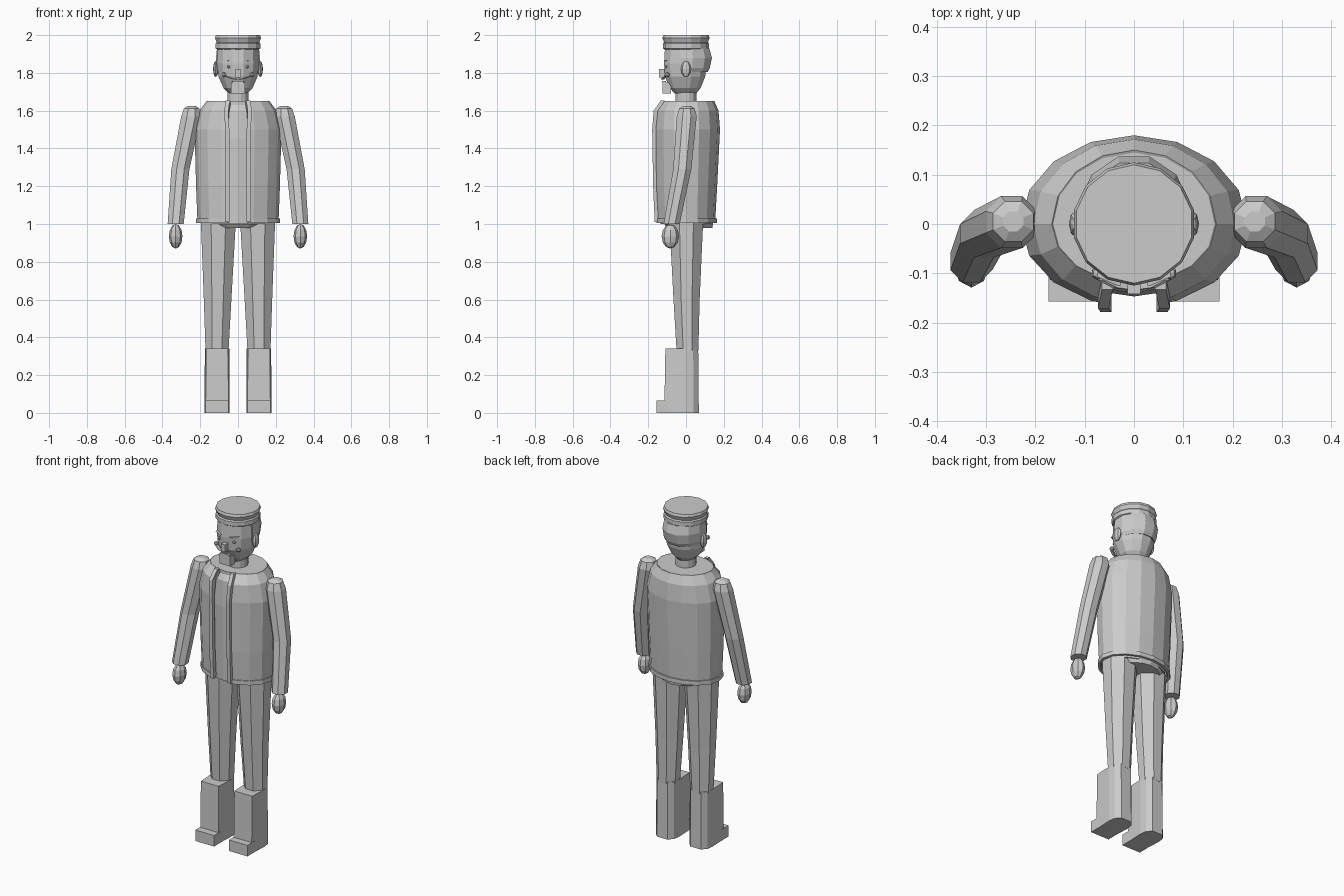
import bpy, bmesh, math

cube = bpy.data.objects.get("Cube")
if cube:
    bpy.data.objects.remove(cube)

grey = bpy.data.materials.new("plain grey")
grey.use_nodes = True
grey.diffuse_color = (0.6, 0.6, 0.6, 1)
grey.node_tree.nodes["Principled BSDF"].inputs["Base Color"].default_value = (0.6, 0.6, 0.6, 1)


def finish(name, bm):
    bmesh.ops.recalc_face_normals(bm, faces=bm.faces)
    mesh = bpy.data.meshes.new(name)
    bm.to_mesh(mesh)
    bm.free()
    mesh.materials.append(grey)
    obj = bpy.data.objects.new(name, mesh)
    bpy.context.collection.objects.link(obj)
    return obj


def loft(name, rings, angles, closed=True):
    """Skin rings of (x, y, z, half width, front depth, back depth); angle 0 faces the front."""
    bm = bmesh.new()
    rows = []
    for cx, cy, z, w, front, back in rings:
        row = []
        for a in angles:
            s, c = math.sin(math.radians(a)), math.cos(math.radians(a))
            row.append(bm.verts.new((cx + w * s, cy - (front if c > 0 else back) * c, z)))
        rows.append(row)
    n = len(angles)
    for low, high in zip(rows, rows[1:]):
        for i in range(n if closed else n - 1):
            j = (i + 1) % n
            bm.faces.new((low[i], low[j], high[j], high[i]))
    if closed:
        bm.faces.new(rows[0])
        bm.faces.new(rows[-1])
    return finish(name, bm)


def around(n, start=0):
    return [start + 360 * i / n for i in range(n)]


def round_loft(name, rings, n, start=0):
    return loft(name, [(x, y, z, r, r, r) for x, y, z, r in rings], around(n, start))


def box(name, lo, hi):
    bm = bmesh.new()
    bmesh.ops.create_cube(bm, size=1)
    for v in bm.verts:
        v.co = [l + (h - l) * (c + 0.5) for l, h, c in zip(lo, hi, v.co)]
    return finish(name, bm)


def ball(name, centre, radii, u=8, v=6):
    bm = bmesh.new()
    bmesh.ops.create_uvsphere(bm, u_segments=u, v_segments=v, radius=1)
    for p in bm.verts:
        p.co = [c + r * q for c, r, q in zip(centre, radii, p.co)]
    return finish(name, bm)


def strip(name, path, across, depth):
    """Rectangular bar following a path of points."""
    bm = bmesh.new()
    rows = [[bm.verts.new((x + a * across, y + b * depth, z))
             for a, b in ((-1, -1), (1, -1), (1, 1), (-1, 1))] for x, y, z in path]
    for p, q in zip(rows, rows[1:]):
        for i in range(4):
            j = (i + 1) % 4
            bm.faces.new((p[i], p[j], q[j], q[i]))
    bm.faces.new(rows[0])
    bm.faces.new(rows[-1])
    return finish(name, bm)


# Torso: shirt, hips and open jacket
loft("shirt", [(0, 0, 1.0, .19, .135, .14), (0, 0, 1.45, .2, .147, .16),
               (0, 0, 1.6, .17, .14, .155), (0, 0, 1.645, .155, .11, .135)], around(16))
loft("hips", [(0, 0, .98, .14, .1, .14), (0, 0, 1.02, .19, .13, .145)], around(16))
opening = [14] + [22.5 * i for i in range(1, 16)] + [346]
jacket = loft("jacket", [(0, 0, 1.02, .215, .155, .155), (0, 0, 1.2, .222, .165, .165),
                         (0, 0, 1.5, .23, .168, .18), (0, 0, 1.6, .205, .16, .172),
                         (0, 0, 1.65, .167, .12, .15)], opening, closed=False)
hem = loft("jacket_hem", [(0, 0, 1.005, .222, .16, .163), (0, 0, 1.03, .222, .16, .163)],
           opening, closed=False)
for part in (jacket, hem):
    mod = part.modifiers.new("thickness", "SOLIDIFY")
    mod.thickness = 0.015
    mod.offset = -1
loft("shoulder_top", [(0, 0, 1.63, .165, .12, .145), (0, 0, 1.65, .165, .12, .145)], around(16))

# Head, hair and cap
round_loft("neck", [(0, 0, 1.6, .057), (0, 0, 1.72, .057)], 12, 15)
loft("head", [(0, 0, 1.69, .05, .06, .055), (0, 0, 1.72, .08, .09, .08),
              (0, 0, 1.78, .107, .115, .105), (0, 0, 1.85, .115, .12, .115),
              (0, 0, 1.94, .11, .115, .12)], around(12, 15))
hair = loft("hair", [(0, 0, 1.805, .108, .1, .12), (0, 0, 1.825, .117, .11, .13),
                     (0, 0, 1.88, .121, .11, .142), (0, 0, 1.93, .115, .11, .128)],
            [75 + 30 * i for i in range(8)], closed=False)
hair.modifiers.new("thickness", "SOLIDIFY").thickness = 0.015
round_loft("cap", [(0, 0, 1.925, .115), (0, 0, 1.93, .122), (0, 0, 1.955, .122),
                   (0, 0, 1.962, .116), (0, 0, 1.985, .125), (0, 0, 2.0, .12)], 14)
box("goatee", (-.036, -.125, 1.69), (.036, -.08, 1.75))
box("nose", (-.013, -.142, 1.775), (.013, -.11, 1.82))
box("mouth", (-.03, -.128, 1.75), (.03, -.105, 1.758))

# Jacket edge runs from the hem up to the lapel tip
lapel = ((.057, -.155, 1.01), (.057, -.163, 1.2), (.057, -.168, 1.5),
         (.062, -.16, 1.6), (.054, -.122, 1.655))

arm = ((.245, .005, 1.625, .022), (.245, .005, 1.612, .044), (.248, .004, 1.57, .057),
       (.305, -.02, 1.29, .052), (.33, -.076, 1.0, .046))
for side, s in (("left", 1), ("right", -1)):
    strip(side + "_jacket_edge", [(s * x, y, z) for x, y, z in lapel], .011, .011)

    # Face details
    ball(side + "_ear", (s * .118, 0, 1.82), (.014, .027, .042))
    ball(side + "_eye", (s * .05, -.108, 1.832), (.01, .008, .008), 6, 4)
    strip(side + "_brow", [(s * .03, -.117, 1.862), (s * .07, -.1, 1.866)], .004, .008)
    strip(side + "_moustache", [(s * .004, -.125, 1.765), (s * .04, -.12, 1.772),
                                (s * .068, -.105, 1.785)], .005, .009)
    ball(side + "_moustache_curl", (s * .074, -.1, 1.79), (.013, .014, .013), 6, 4)

    # Arms and hands
    round_loft(side + "_arm", [(s * x, y, z, r) for x, y, z, r in arm], 8, 22.5)
    ball(side + "_hand", (s * .33, -.083, .935), (.036, .046, .065))

    # Trousers
    loft(side + "_trouser_leg", [(s * .111, .01, .33, .066, .065, .06),
                                 (s * .108, .003, .6, .079, .075, .075),
                                 (s * .104, .003, 1.01, .1, .098, .095)], around(8, 22.5))

    # Boots: flat front, rounded heel
    bm = bmesh.new()
    outline = [(-.06, -.115), (.06, -.115), (.066, 0), (.06, .04), (.035, .068),
               (-.035, .068), (-.06, .04), (-.066, 0)]
    base = [bm.verts.new((s * .111 + x, y, 0)) for x, y in outline]
    top = [bm.verts.new((s * .111 + x * .98, y * .95, .342)) for x, y in outline]
    for i in range(len(base)):
        j = (i + 1) % len(base)
        bm.faces.new((base[i], base[j], top[j], top[i]))
    bm.faces.new(base)
    bm.faces.new(top)
    finish(side + "_boot", bm)
    box(side + "_boot_toe", (s * .111 - .062, -.157, 0), (s * .111 + .062, -.09, .066))
